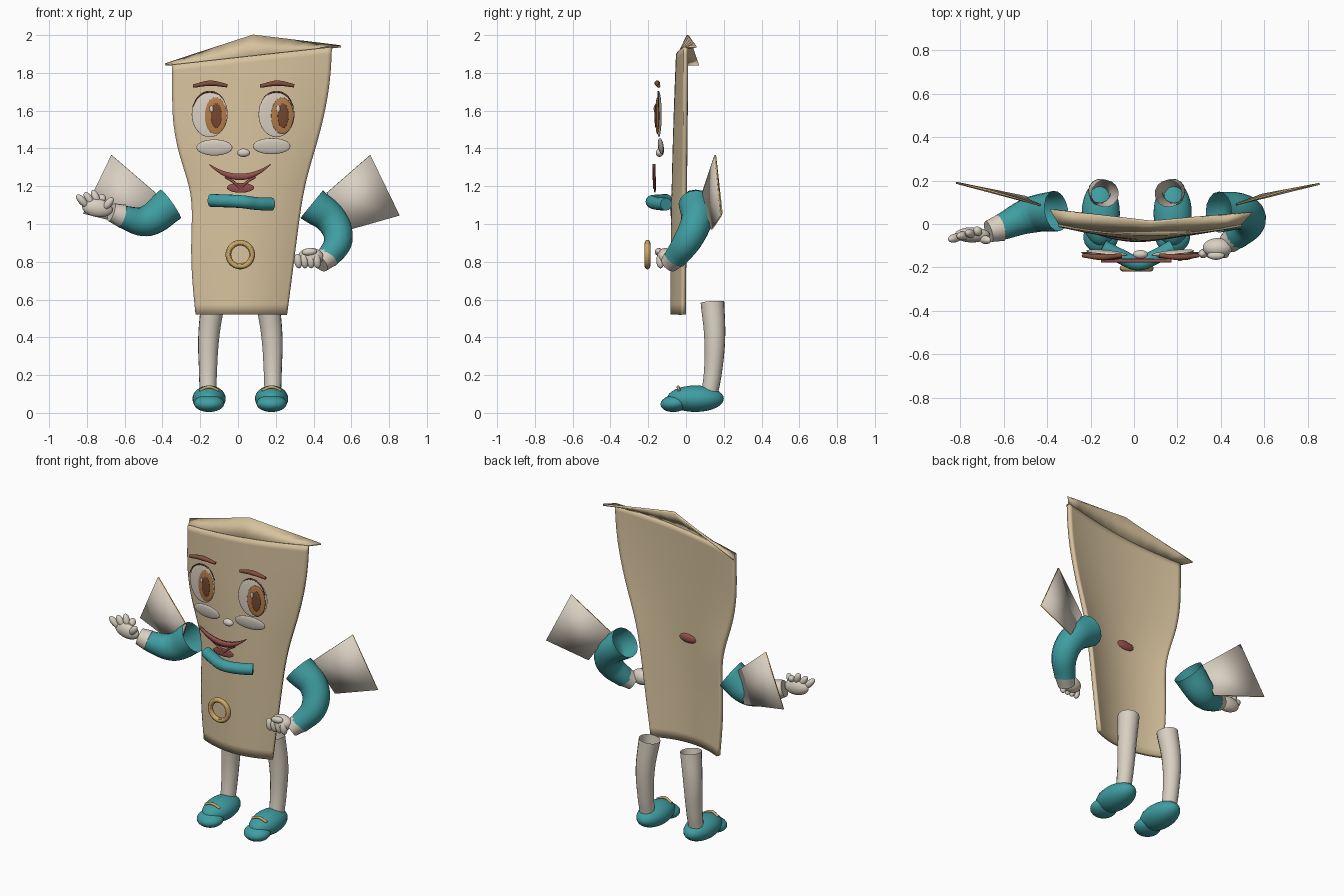
import bpy, bmesh, math
from mathutils import Vector

cube = bpy.data.objects.get("Cube")
if cube:
    bpy.data.objects.remove(cube, do_unlink=True)


def material(name, r, g, b):
    m = bpy.data.materials.new(name)
    m.use_nodes = True
    m.diffuse_color = (r, g, b, 1)
    bsdf = next(n for n in m.node_tree.nodes if n.type == 'BSDF_PRINCIPLED')
    bsdf.inputs["Base Color"].default_value = (r, g, b, 1)
    bsdf.inputs["Roughness"].default_value = 0.7
    return m


TAN = material("tan", .68, .54, .34)
WHITE = material("off white", .70, .63, .54)
TEAL = material("teal", .05, .34, .36)
GOLD = material("gold", .60, .39, .13)
BROWN = material("brown", .23, .075, .045)
IRIS = material("amber", .46, .20, .065)
PUPIL = material("dark brown", .17, .065, .03)
RED = material("dark red", .29, .08, .07)


def finish(name, mat):
    """Name, colour and smooth the active object."""
    ob = bpy.context.object
    ob.name = name
    ob.data.materials.clear()
    ob.data.materials.append(mat)
    bpy.ops.object.shade_smooth_by_angle()
    return ob


def ball(name, loc, size, mat, rot=(0, 0, 0)):
    bpy.ops.mesh.primitive_uv_sphere_add(segments=32, ring_count=16, location=loc, rotation=rot)
    bpy.context.object.scale = size
    return finish(name, mat)


def finger(name, a, b, r, mat=WHITE):
    a, b = Vector(a), Vector(b)
    rot = (b - a).to_track_quat('Z', 'Y').to_euler()
    return ball(name, (a + b) / 2, (r, r, (b - a).length / 2 + r * .6), mat, rot)


def tube(name, pts, radii, mat, caps=False):
    """Smooth swept tube with a radius at each point."""
    cu = bpy.data.curves.new(name, 'CURVE')
    cu.dimensions = '3D'
    cu.bevel_depth, cu.bevel_resolution = 1, 6
    cu.resolution_u, cu.use_fill_caps = 8, caps
    sp = cu.splines.new('BEZIER')
    sp.bezier_points.add(len(pts) - 1)
    for p, co, r in zip(sp.bezier_points, pts, radii):
        p.co, p.radius = co, r
        p.handle_left_type = p.handle_right_type = 'AUTO'
    ob = bpy.data.objects.new(name, cu)
    bpy.context.collection.objects.link(ob)
    bpy.ops.object.select_all(action='DESELECT')
    ob.select_set(True)
    bpy.context.view_layer.objects.active = ob
    bpy.ops.object.convert(target='MESH')
    return finish(name, mat)


def sheet(name, rows, mat, thick, subdiv=0, rim=None):
    """Grid of quads through rows of points, thickened evenly to both sides."""
    bm = bmesh.new()
    grid = [[bm.verts.new(p) for p in row] for row in rows]
    for lo, hi in zip(grid, grid[1:]):
        for i in range(len(lo) - 1):
            bm.faces.new((lo[i], lo[i + 1], hi[i + 1], hi[i]))
    me = bpy.data.meshes.new(name)
    bm.to_mesh(me)
    bm.free()
    ob = bpy.data.objects.new(name, me)
    bpy.context.collection.objects.link(ob)
    bpy.ops.object.select_all(action='DESELECT')
    ob.select_set(True)
    bpy.context.view_layer.objects.active = ob
    finish(name, mat)
    if subdiv:
        sub = ob.modifiers.new("smooth", 'SUBSURF')
        sub.levels = sub.render_levels = subdiv
        sub.boundary_smooth = 'PRESERVE_CORNERS'
    sol = ob.modifiers.new("thickness", 'SOLIDIFY')
    sol.thickness, sol.offset = thick, 0
    if rim:
        me.materials.append(rim)
        sol.material_offset_rim = 1
    return ob


# Body: bowed panel that narrows at the waist, given by left and right edges
edges = [(0, -.22, .255), (.16, -.242, .285), (.3, -.245, .31), (.44, -.235, .337),
         (.54, -.262, .37), (.65, -.315, .42), (.78, -.346, .466), (.9, -.346, .49), (1, -.346, .495)]
COLS = [i / 5 - 1 for i in range(11)]


def body_point(t, xl, xr, u):
    top = 1.89 + .047 * u
    mid = -.072 + .03 * t * t
    side = -.012 + .012 * t
    return (xl + (xr - xl) * (u + 1) / 2, mid + (side - mid) * u * u, .52 + t * (top - .52))


sheet("body_panel", [[body_point(*e, u) for u in COLS] for e in edges], TAN, .024, 2)

# Peaked top flap leaning back from the upper edge
apex = Vector((.08, .01, 2.0))
corners = {-1: Vector((-.385, .068, 1.845)), 1: Vector((.545, .055, 1.94))}
peak = [apex.lerp(corners[1 if u > 0 else -1], abs(u)) for u in COLS]
sheet("top_flap", [[body_point(*edges[-1], u) for u in COLS], peak], TAN, .012)

# Face
for side, s, ex in (("right", -1, -.15), ("left", 1, .204)):
    tilt = (0, 0, s * .12)
    ball(side + "_eye", (ex, -.143, 1.58), (.096, .008, .12), WHITE, tilt)
    ix = ex + .031
    ball(side + "_iris", (ix, -.152, 1.573), (.06, .008, .097), IRIS, tilt)
    ball(side + "_pupil", (ix + .004, -.16, 1.573), (.029, .006, .065), PUPIL, tilt)
    ball(side + "_eye_glint", (ix - .022, -.167, 1.61), (.01, .004, .018), WHITE, tilt)
    # Thin lid line over the eye
    arc = [math.radians(a) for a in (20, 55, 90, 125, 160)]
    tube(side + "_eyelid", [(ex + .096 * math.cos(a), -.146, 1.58 + .12 * math.sin(a)) for a in arc],
         (.002, .004, .005, .004, .002), BROWN, True)
    bx = ex + .003
    tube(side + "_eyebrow", [(bx - .09, -.145, 1.73), (bx, -.152, 1.745), (bx + .09, -.145, 1.732)],
         (.009, .015, .009), BROWN, True)
ball("right_cheek", (-.125, -.133, 1.405), (.096, .011, .043), WHITE, (.15, 0, -.1))
ball("left_cheek", (.178, -.133, 1.412), (.1, .011, .043), WHITE, (.15, 0, .1))
ball("nose", (.03, -.14, 1.377), (.034, .02, .022), WHITE)

V = [i / 8 - 1 for i in range(17)]
sheet("smile", [[(.01 + .162 * v, -.17, 1.232 + .08 * v * v) for v in V],
                [(.01 + .162 * v, -.17, 1.266 + .052 * v * v) for v in V]], RED, .016)
for side, s in (("right", -1), ("left", 1)):
    tube(side + "_mouth_line", [(.012 + s * .08, -.167, 1.25), (.012 + s * .035, -.167, 1.222),
                                (.012, -.167, 1.19)], (.007, .007, .007), RED, True)
ball("lower_lip", (.013, -.165, 1.192), (.072, .006, .026), RED)
ball("back_oval", (.02, -.052, 1.19), (.06, .016, .028), RED)

# Collar and buckle ring
tube("collar", [(-.145, -.105, 1.125), (-.06, -.15, 1.122), (.02, -.18, 1.118),
                (.1, -.15, 1.108), (.18, -.105, 1.105)], [.034] * 5, TEAL, True)
bpy.ops.mesh.primitive_torus_add(location=(.012, -.204, .838), rotation=(math.pi / 2, 0, 0),
                                 major_radius=.063, minor_radius=.015, major_segments=40, minor_segments=12)
finish("buckle_ring", GOLD)
finger("buckle_prong", (.012, -.204, .78), (.03, -.21, .79), .008, GOLD)

# Arms
tube("right_sleeve", [(-.357, .06, 1.105), (-.48, .04, 1.018), (-.6, -.01, 1.035), (-.635, -.025, 1.05)],
     (.094, .083, .062, .055), TEAL)
tube("left_sleeve", [(.39, .055, 1.105), (.5, .055, 1.015), (.53, .01, .915), (.47, -.06, .815)],
     (.094, .083, .076, .06), TEAL)
tube("right_cuff", [(-.615, -.018, 1.043), (-.67, -.035, 1.062)], (.062, .05), WHITE, True)
tube("left_cuff", [(.485, -.045, .835), (.435, -.088, .79)], (.062, .05), WHITE, True)

# Open right hand
ball("right_palm", (-.745, -.05, 1.085), (.082, .035, .048), WHITE, (0, .15, 0))
for i in range(4):
    finger(f"right_finger_{i + 1}", (-.805 + .03 * i, -.06 + .006 * i, 1.1 + .01 * i),
           (-.845 + .04 * i, -.07 + .015 * i, 1.145 + .012 * (i % 3)), .02)
finger("right_thumb", (-.7, -.07, 1.09), (-.67, -.075, 1.13), .02)

# Closed left hand
ball("left_palm", (.385, -.11, .825), (.068, .045, .048), WHITE)
for i in range(4):
    finger(f"left_finger_{i + 1}", (.315 + .033 * i, -.138, .83), (.322 + .033 * i, -.135, .778), .021)
finger("left_thumb", (.35, -.145, .85), (.405, -.145, .855), .02)

# Flat wing panels with gold rims
sheet("left_wing", [[(.47, .09, 1.165), (.59, .135, .97)],
                    [(.70, .155, 1.365), (.855, .185, 1.045)]], WHITE, .009, rim=GOLD)
sheet("right_wing", [[(-.425, .085, 1.155), (-.5, .125, .975)],
                     [(-.67, .155, 1.365), (-.82, .19, 1.055)]], WHITE, .009, rim=GOLD)

# Legs and shoes
for side, s, cx in (("right", -1, -.153), ("left", 1, .178)):
    tube(side + "_leg", [(cx - s * .02, .14, .585), (cx + s * .002, .152, .4),
                         (cx + s * .006, .143, .22), (cx + s * .006, .125, .1)],
         (.063, .056, .048, .044), WHITE)
    ball(side + "_shoe", (cx, .05, .075), (.088, .15, .07), TEAL)
    ball(side + "_shoe_toe", (cx, -.06, .05), (.08, .075, .045), TEAL, (.1, 0, 0))
    tube(side + "_shoe_strap", [(cx - .05, -.035, .118), (cx, -.042, .137), (cx + .05, -.035, .118)],
         [.008] * 3, GOLD, True)
